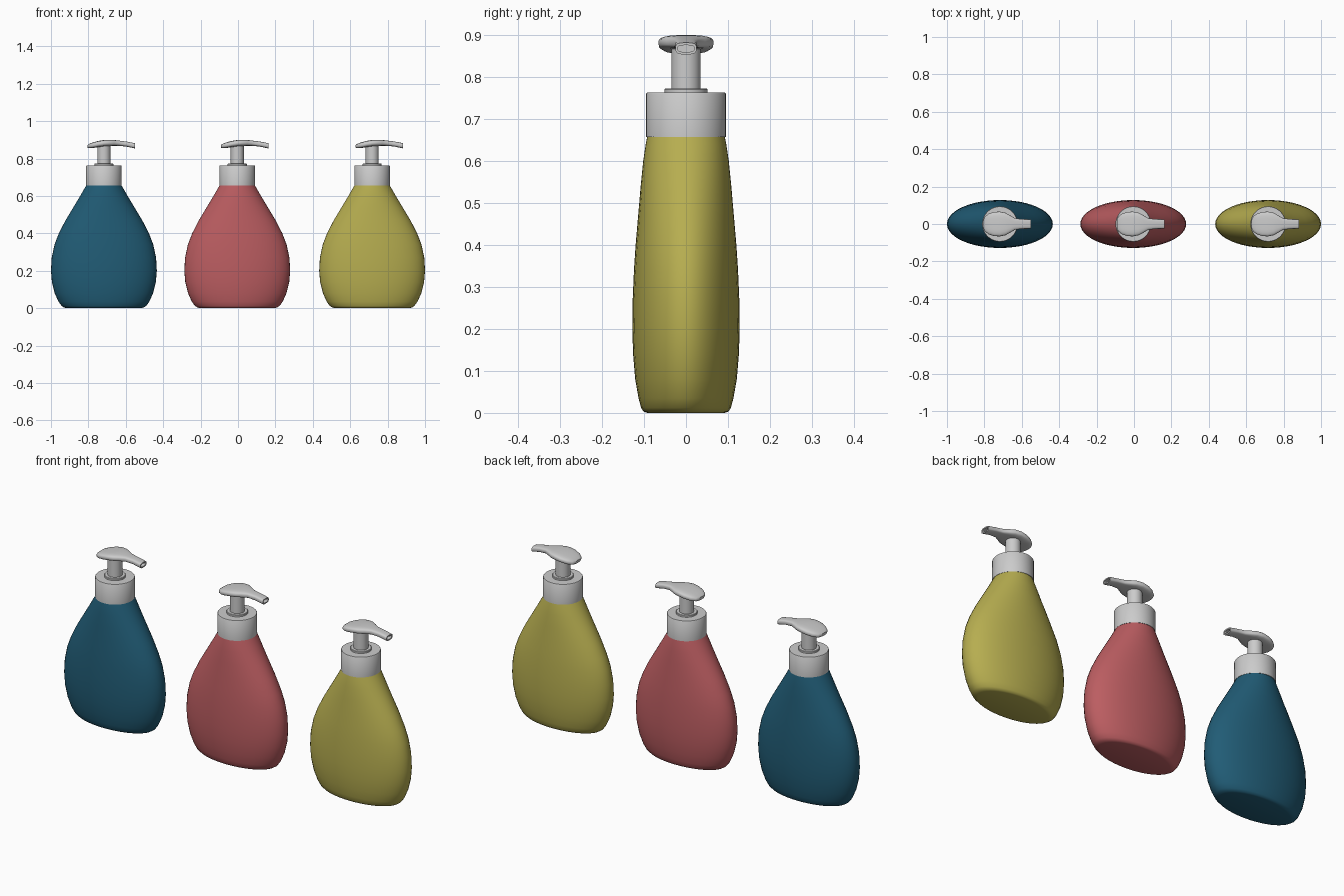
import bpy, bmesh, math

if "Cube" in bpy.data.objects:
    bpy.data.objects.remove(bpy.data.objects["Cube"])

CENTERS = {"blue": -0.717, "red": -0.004, "yellow": 0.717}
COLORS = {"blue": (0.015, 0.107, 0.18, 1),
          "red": (0.50, 0.11, 0.12, 1),
          "yellow": (0.47, 0.42, 0.08, 1)}


def oval(n, p=2.0):
    """Unit superellipse points; p = 2 is a circle, higher is boxier."""
    pts = []
    for i in range(n):
        a = 2 * math.pi * i / n
        c, s = math.cos(a), math.sin(a)
        pts.append((math.copysign(abs(c) ** (2 / p), c),
                    math.copysign(abs(s) ** (2 / p), s)))
    return pts


def loft(name, rings, x, angle=35, color=None, nozzle=False):
    """Skin a list of rings, cap both ends, shade smooth by angle."""
    bm = bmesh.new()
    loops = [[bm.verts.new(p) for p in ring] for ring in rings]
    n = len(loops[0])
    for a, b in zip(loops, loops[1:]):
        for i in range(n):
            j = (i + 1) % n
            bm.faces.new((a[i], a[j], b[j], b[i]))
    bm.faces.new(loops[0][::-1])
    end = bm.faces.new(loops[-1])
    bmesh.ops.recalc_face_normals(bm, faces=bm.faces)
    if nozzle:
        # recessed opening at the spout tip
        bmesh.ops.inset_region(bm, faces=[end], thickness=0.006)
        res = bmesh.ops.extrude_discrete_faces(bm, faces=[end])
        bmesh.ops.translate(bm, verts=res["faces"][0].verts, vec=(-0.025, 0, 0))
    me = bpy.data.meshes.new(name)
    bm.to_mesh(me)
    bm.free()
    ob = bpy.data.objects.new(name, me)
    bpy.context.collection.objects.link(ob)
    ob.location.x = x
    if color:
        mat = bpy.data.materials.new(name + "_colour")
        mat.diffuse_color = color
        mat.use_nodes = True
        mat.node_tree.nodes["Principled BSDF"].inputs["Base Color"].default_value = mat.diffuse_color
        me.materials.append(mat)
    bpy.ops.object.select_all(action='DESELECT')
    ob.select_set(True)
    bpy.context.view_layer.objects.active = ob
    bpy.ops.object.shade_smooth_by_angle(angle=math.radians(angle))
    return ob


def upright(profile, n=40):
    """Rings stacked in z from (z, half width x, half width y)."""
    return [[(c * rx, s * ry, z) for c, s in oval(n)] for z, rx, ry in profile]


def turned(profile):
    return upright([(z, r, r) for r, z in profile])


# flattened teardrop body: z, half width, half depth
BODY = [(0, 0.195, 0.092), (0.003, 0.212, 0.101), (0.012, 0.226, 0.107),
        (0.035, 0.243, 0.113), (0.08, 0.263, 0.121), (0.14, 0.278, 0.126),
        (0.20, 0.283, 0.128), (0.27, 0.279, 0.127), (0.34, 0.264, 0.124),
        (0.40, 0.241, 0.120), (0.47, 0.205, 0.114), (0.54, 0.163, 0.108),
        (0.60, 0.127, 0.102), (0.64, 0.104, 0.096), (0.66, 0.092, 0.092)]

# screw collar, flange and stem: radius, z
COLLAR = [(0.095, 0.657), (0.095, 0.760), (0.093, 0.763)]
FLANGE = [(0.051, 0.760), (0.051, 0.771), (0.049, 0.773)]
STEM = [(0.035, 0.770), (0.035, 0.876)]

# pump head along x: x, half width, top z, bottom z
HEAD = [(-0.088, 0.022, 0.872, 0.858), (-0.080, 0.040, 0.878, 0.855),
        (-0.060, 0.055, 0.886, 0.856), (-0.030, 0.065, 0.894, 0.861),
        (0.000, 0.066, 0.899, 0.865), (0.030, 0.060, 0.900, 0.867),
        (0.055, 0.046, 0.899, 0.868), (0.080, 0.031, 0.896, 0.868),
        (0.120, 0.026, 0.891, 0.864), (0.166, 0.025, 0.882, 0.854)]
head_rings = [[(x, c * w, (t + b) / 2 + s * (t - b) / 2) for c, s in oval(24, 3.2)]
              for x, w, t, b in HEAD]

for key, cx in CENTERS.items():
    loft(key + "_bottle_body", upright(BODY, 48), cx, 50, COLORS[key])
    loft(key + "_collar", turned(COLLAR), cx)
    loft(key + "_flange", turned(FLANGE), cx)
    loft(key + "_pump_stem", turned(STEM), cx)
    loft(key + "_pump_head", head_rings, cx, 40, nozzle=True)
